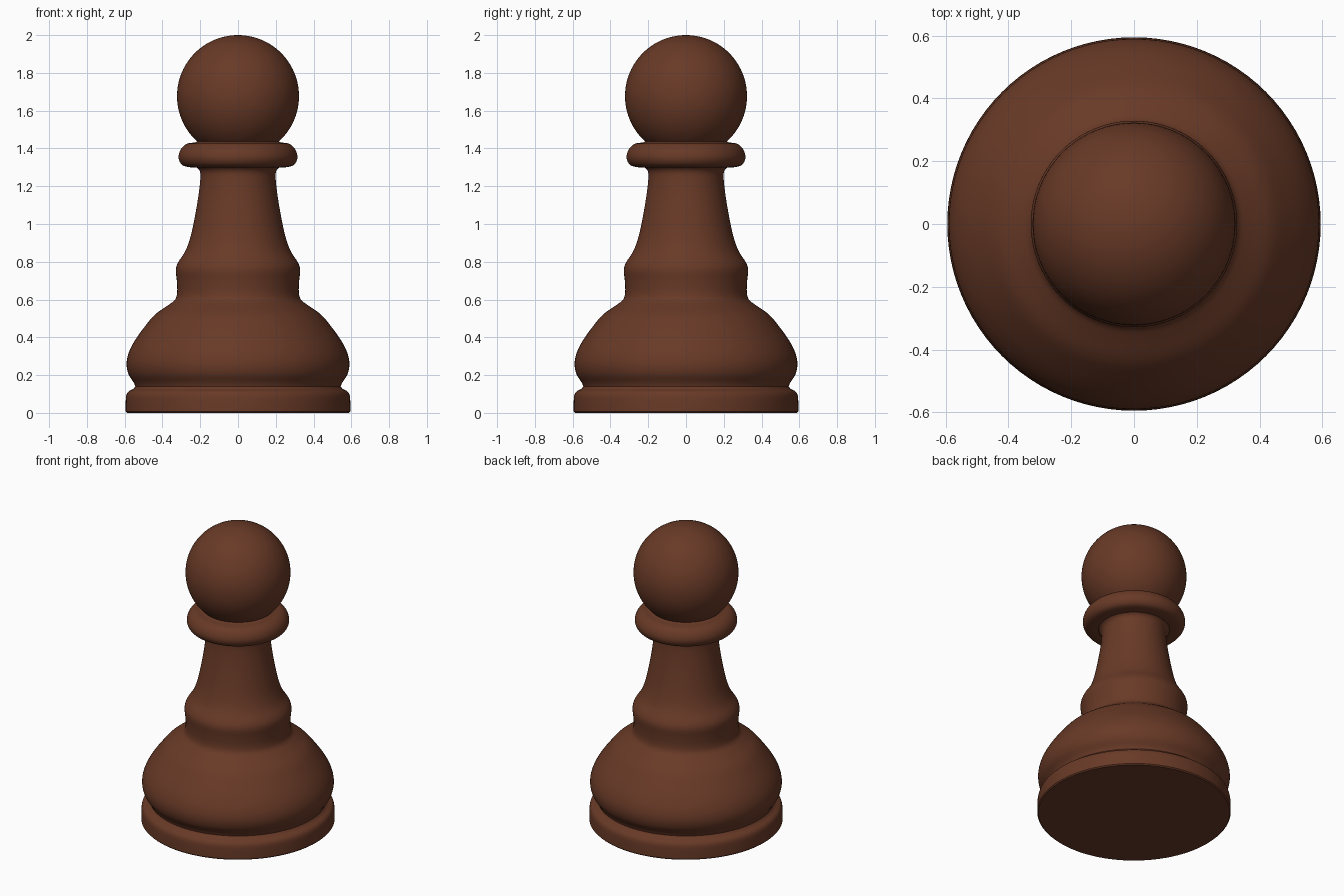
import bpy
import bmesh
import math
from mathutils import Vector

cube = bpy.data.objects.get("Cube")
if cube:
    bpy.data.objects.remove(cube, do_unlink=True)

# Dark wood, used throughout
wood = bpy.data.materials.new("dark_brown_wood")
wood.use_nodes = True
color = (0.14, 0.042, 0.02, 1)
wood.diffuse_color = color
bsdf = wood.node_tree.nodes["Principled BSDF"]
bsdf.inputs["Base Color"].default_value = color
bsdf.inputs["Roughness"].default_value = 0.6


def smooth_profile(points, steps=4):
    """Pass a Catmull-Rom curve through (radius, height) points."""
    p = [Vector(q) for q in points]
    p = [2 * p[0] - p[1]] + p + [2 * p[-1] - p[-2]]
    out = []
    for a, b, c, d in zip(p, p[1:], p[2:], p[3:]):
        for i in range(steps):
            t = i / steps
            out.append(0.5 * (2 * b + (c - a) * t + (2 * a - 5 * b + 4 * c - d) * t ** 2
                              + (3 * b - a - 3 * c + d) * t ** 3))
    return out + [p[-2]]


def lathe(name, profile, sides=96):
    """Turn a profile around z and close both ends."""
    bm = bmesh.new()
    rings = []
    for r, z in profile:
        rings.append([bm.verts.new((r * math.cos(k * math.tau / sides),
                                    r * math.sin(k * math.tau / sides), z))
                      for k in range(sides)])
    for low, high in zip(rings, rings[1:]):
        for k in range(sides):
            n = (k + 1) % sides
            bm.faces.new((low[k], low[n], high[n], high[k]))
    bm.faces.new(rings[0][::-1])
    bm.faces.new(rings[-1])
    mesh = bpy.data.meshes.new(name)
    bm.to_mesh(mesh)
    bm.free()
    finish(name, mesh)


def finish(name, mesh):
    """Link a part, colour it and shade it smooth."""
    mesh.materials.append(wood)
    obj = bpy.data.objects.new(name, mesh)
    bpy.context.collection.objects.link(obj)
    bpy.ops.object.select_all(action="DESELECT")
    obj.select_set(True)
    bpy.context.view_layer.objects.active = obj
    bpy.ops.object.shade_smooth_by_angle(angle=math.radians(40))


# Foot: straight rim with a rounded shoulder
lathe("foot", [Vector((0.588, 0)), Vector((0.595, 0.007))] + smooth_profile(
    [(0.595, 0.05), (0.592, 0.09), (0.58, 0.113), (0.555, 0.127), (0.54, 0.145)]))

# Bulging lower body, waist ring and tapering stem
lathe("body", smooth_profile(
    [(0.54, 0.13), (0.552, 0.16), (0.58, 0.205), (0.59, 0.26), (0.578, 0.32),
     (0.545, 0.385), (0.495, 0.455), (0.44, 0.52), (0.37, 0.57), (0.333, 0.6),
     (0.322, 0.64), (0.324, 0.7), (0.329, 0.755), (0.318, 0.795), (0.28, 0.855),
     (0.252, 0.93), (0.228, 1.04), (0.208, 1.16), (0.199, 1.25), (0.205, 1.285),
     (0.225, 1.305)]))

# Collar: flat-bottomed rounded disc
lathe("collar", smooth_profile(
    [(0.2, 1.3), (0.25, 1.3), (0.295, 1.312), (0.315, 1.35), (0.303, 1.395),
     (0.27, 1.425), (0.225, 1.433), (0.19, 1.455)]))

# Ball head
bm = bmesh.new()
bmesh.ops.create_uvsphere(bm, u_segments=96, v_segments=48, radius=0.323)
bmesh.ops.translate(bm, verts=bm.verts, vec=(0, 0, 1.677))
head_mesh = bpy.data.meshes.new("head")
bm.to_mesh(head_mesh)
bm.free()
finish("head", head_mesh)
